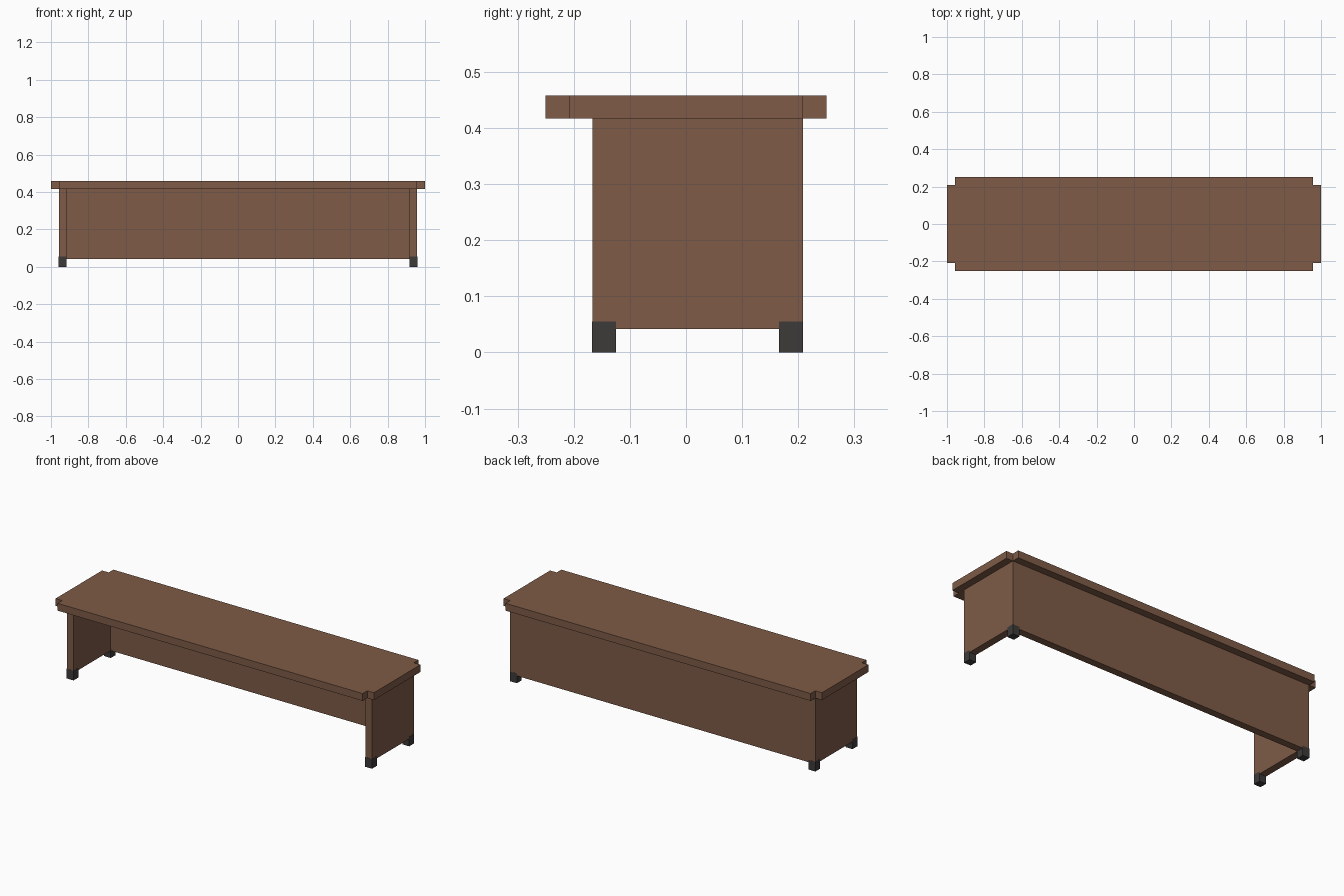
import bpy
import bmesh

cube = bpy.data.objects.get("Cube")
if cube:
    bpy.data.objects.remove(cube, do_unlink=True)


def material(name, rgb):
    mat = bpy.data.materials.new(name)
    mat.use_nodes = True
    color = (*rgb, 1.0)
    mat.diffuse_color = color
    bsdf = mat.node_tree.nodes["Principled BSDF"]
    bsdf.inputs["Base Color"].default_value = color
    bsdf.inputs["Roughness"].default_value = 0.8
    return mat


def prism(name, outline, z0, z1, mat):
    """Extrude a flat xy outline from z0 up to z1."""
    bm = bmesh.new()
    face = bm.faces.new([bm.verts.new((x, y, z0)) for x, y in outline])
    grown = bmesh.ops.extrude_face_region(bm, geom=[face])["geom"]
    top = [v for v in grown if isinstance(v, bmesh.types.BMVert)]
    bmesh.ops.translate(bm, verts=top, vec=(0, 0, z1 - z0))
    bmesh.ops.recalc_face_normals(bm, faces=bm.faces)
    mesh = bpy.data.meshes.new(name)
    bm.to_mesh(mesh)
    bm.free()
    mesh.materials.append(mat)
    obj = bpy.data.objects.new(name, mesh)
    bpy.context.collection.objects.link(obj)
    return obj


def box(name, x0, x1, y0, y1, z0, z1, mat):
    return prism(name, [(x0, y0), (x1, y0), (x1, y1), (x0, y1)], z0, z1, mat)


wood = material("brown wood", (0.210, 0.105, 0.062))
dark = material("dark grey foot", (0.048, 0.043, 0.042))

U = 1 / 24                       # board thickness
XO, XI = 1 - U, 1 - 2 * U        # end panel outer and inner faces
YF, YB = -4 * U, 5 * U           # front and back of the body
Z0, Z1, Z2 = U, 10 * U, 11 * U   # panel bottom, panel top, top surface

# Bench top with a square notch in each corner
X, Y = 1.0, 6 * U
quarter = [(X, Y - U), (XO, Y - U), (XO, Y)]
outline = (quarter + [(-x, y) for x, y in reversed(quarter)]
           + [(-x, -y) for x, y in quarter]
           + [(x, -y) for x, y in reversed(quarter)])
prism("bench_top", outline, Z1, Z2, wood)

# Back panel between the two ends
box("back_panel", -XI, XI, YB - U, YB, Z0, Z1, wood)

# End panels and feet, the feet standing a hair proud of the boards
E = 0.0006
for side, s in (("left", 1), ("right", -1)):
    xa, xb = sorted((s * XI, s * XO))
    box(side + "_end_panel", xa, xb, YF, YB, Z0, Z1, wood)
    for end, y in (("front", YF), ("back", YB - U)):
        box(f"{end}_{side}_foot", xa - E, xb + E, y - E, y + U + E,
            0, 0.055, dark)
